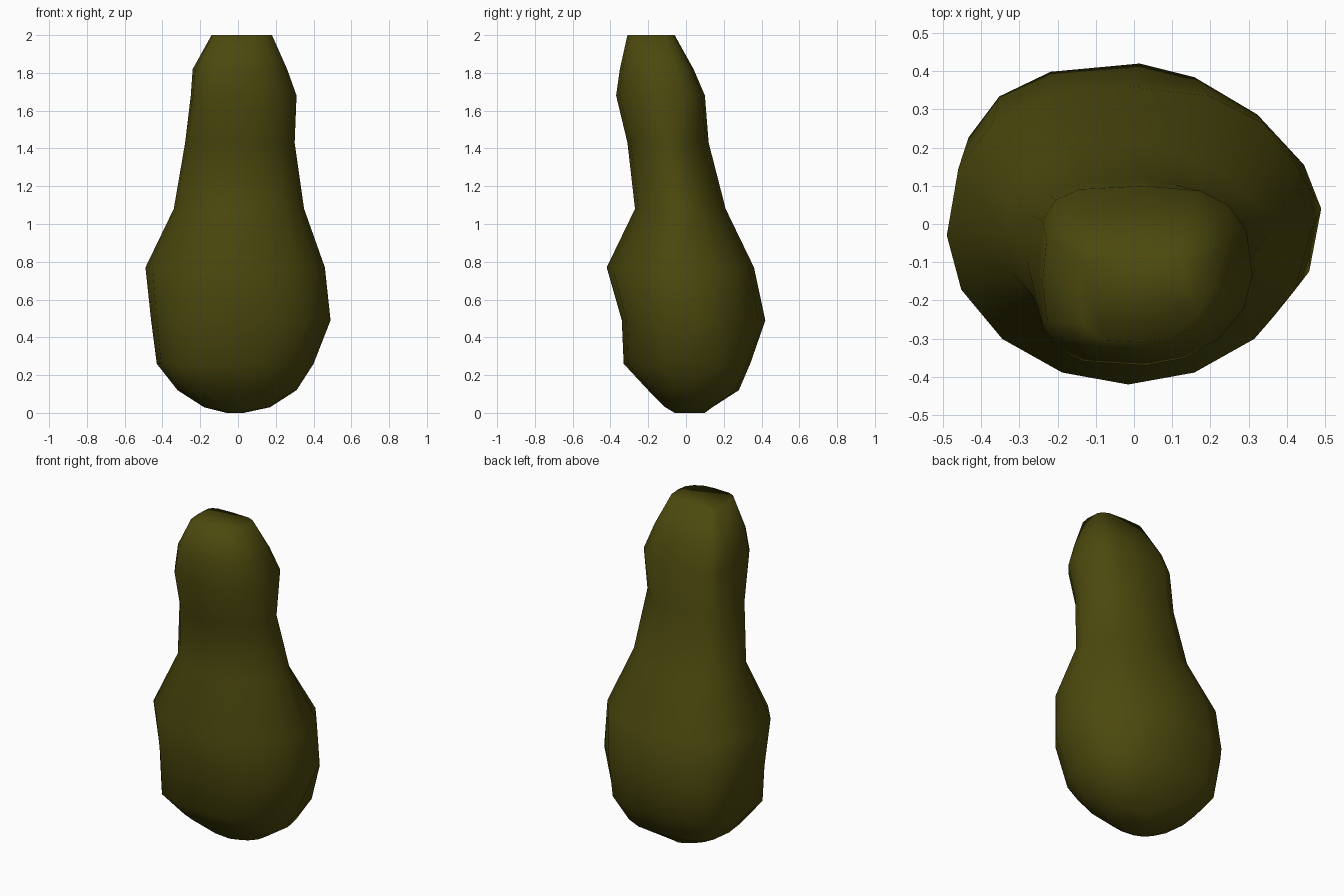
import bpy, bmesh
from math import cos, sin, tau, copysign

old = bpy.data.objects.get("Cube")
if old:
    bpy.data.objects.remove(old)

olive = bpy.data.materials.new("dark_olive_skin")
olive.use_nodes = True
colour = (0.071, 0.066, 0.004, 1)
olive.diffuse_color = colour
olive.node_tree.nodes["Principled BSDF"].inputs["Base Color"].default_value = colour

# Gourd cross-sections: height, left/right limits, front/back limits, then the
# squareness of the corners: back left, back right, front right, front left
SECTIONS = [
    (0.00, -0.06, 0.03, -0.06, 0.10, (2, 2, 2, 2)),
    (0.03, -0.18, 0.17, -0.11, 0.14, (2.2, 2.2, 2.3, 2)),
    (0.12, -0.32, 0.31, -0.20, 0.28, (2.4, 3, 3.1, 2.6)),
    (0.26, -0.43, 0.40, -0.33, 0.34, (2.8, 3.4, 2.7, 2.1)),
    (0.49, -0.46, 0.49, -0.34, 0.42, (1.6, 2.7, 2.6, 2.3)),
    (0.77, -0.49, 0.46, -0.42, 0.36, (2.4, 2.4, 1.9, 1.9)),
    (1.08, -0.34, 0.35, -0.27, 0.21, (1.7, 2.5, 2.2, 1.9)),
    (1.43, -0.28, 0.30, -0.31, 0.12, (1.8, 3.1, 2.4, 1.9)),
    (1.68, -0.25, 0.31, -0.37, 0.10, (2.8, 4, 3.5, 1.9)),
    (1.82, -0.24, 0.26, -0.35, 0.04, (3.2, 3.5, 2.9, 2)),
    (2.00, -0.14, 0.18, -0.31, -0.06, (4, 5, 4, 2.3)),
]
SIDES = 16


def rounded(value, power):
    return copysign(abs(value) ** (2 / power), value)


# Loft the lopsided body through the sections
bm = bmesh.new()
rings = []
for z, x0, x1, y0, y1, corners in SECTIONS:
    ring = []
    for i in range(SIDES):
        a = tau * i / SIDES
        power = corners[i * 4 // SIDES]
        x = (x0 + x1) / 2 + (x1 - x0) / 2 * rounded(cos(a), power)
        y = (y0 + y1) / 2 + (y1 - y0) / 2 * rounded(sin(a), power)
        ring.append(bm.verts.new((x, y, z)))
    rings.append(ring)
for low, high in zip(rings, rings[1:]):
    for i in range(SIDES):
        j = (i + 1) % SIDES
        bm.faces.new((low[i], low[j], high[j], high[i]))
bm.faces.new(rings[0][::-1])
bm.faces.new(rings[-1])
bmesh.ops.recalc_face_normals(bm, faces=bm.faces)

mesh = bpy.data.meshes.new("gourd_body")
bm.to_mesh(mesh)
bm.free()
mesh.materials.append(olive)
for face in mesh.polygons:
    face.use_smooth = True
body = bpy.data.objects.new("gourd_body", mesh)
bpy.context.collection.objects.link(body)
